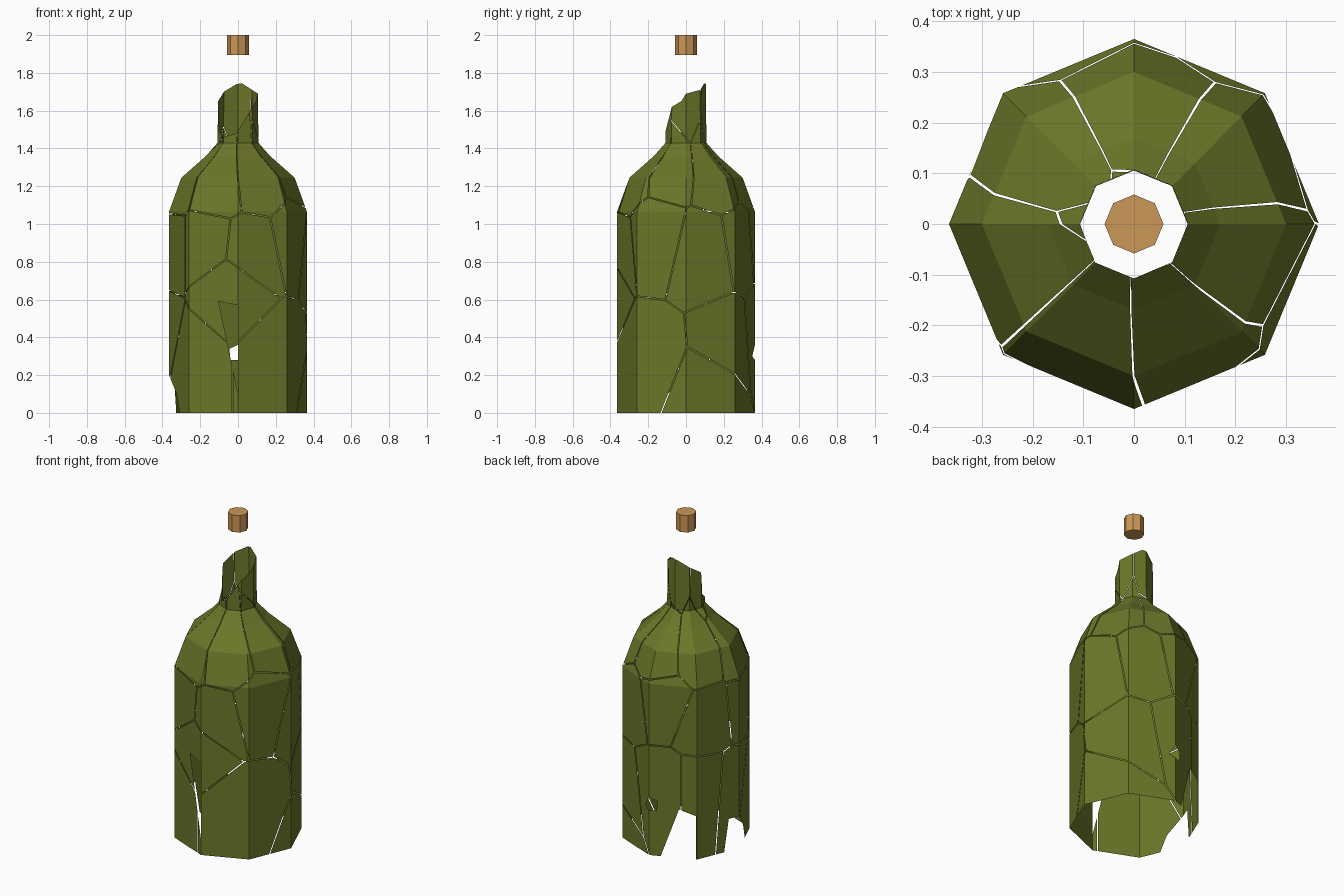
import bpy, bmesh, math

if "Cube" in bpy.data.objects:
    bpy.data.objects.remove(bpy.data.objects["Cube"])

# Bottle outline (height, radius); eight flat sides
PROFILE = [(0, .365), (1.065, .365), (1.245, .30), (1.36, .17), (1.43, .108), (1.8, .105)]
STEP = .28 / 45          # unrolled wall length per degree
TURN = 360 * STEP
GAP = .003               # half the crack width

# Shard centres as (degrees around, height)
SEEDS = [(212, .30), (318, .30), (25, .12), (45, .36), (100, .42), (140, .42), (180, .40),
         (240, .88), (280, .85), (262, .68), (330, .92), (15, .85), (60, .90), (100, .95),
         (145, .85), (193, .88), (250, 1.22), (290, 1.25), (345, 1.32), (35, 1.27),
         (90, 1.24), (140, 1.27), (195, 1.22), (0, 1.62), (100, 1.62), (175, 1.58)]

# Missing pieces, convex and counter-clockwise
HOLES = [[(101, -.1), (134, -.1), (134, 0), (146, .245), (118, .30), (101, 0)],
         [(164, 0), (204, 0), (197, .10), (180, .20), (169, .20)],
         [(84, .30), (90, .28), (97, .28), (98, .34), (90, .36)],
         [(270, .10), (270, .57), (252, .59)]]

# Jagged break line around the neck
BREAK = [(0, 1.69), (45, 1.71), (78, 1.745), (95, 1.74), (135, 1.70), (178, 1.65),
         (190, 1.49), (225, 1.46), (265, 1.48), (315, 1.62), (345, 1.65), (360, 1.69)]
for (a, za), (b, zb) in zip(BREAK, BREAK[1:]):
    HOLES.append([(a, za), (b, zb), (b, 2), (a, 2)])


def clip(poly, p, n):
    """Keep the part of a convex polygon where (q - p) . n >= 0."""
    out = []
    for i, q in enumerate(poly):
        r = poly[(i + 1) % len(poly)]
        dq = (q[0] - p[0]) * n[0] + (q[1] - p[1]) * n[1]
        dr = (r[0] - p[0]) * n[0] + (r[1] - p[1]) * n[1]
        if dq >= 0:
            out.append(q)
        if dq * dr < 0:
            t = dq / (dq - dr)
            out.append((q[0] + t * (r[0] - q[0]), q[1] + t * (r[1] - q[1])))
    return out if len(out) > 2 else []


def area(poly):
    return abs(sum(a[0] * b[1] - b[0] * a[1] for a, b in zip(poly, poly[1:] + poly[:1]))) / 2


def subtract(poly, hole):
    """Cut a convex hole out of a convex polygon, giving convex leftovers."""
    parts, rest = [], poly
    for p, q in zip(hole, hole[1:] + hole[:1]):
        n = (p[1] - q[1], q[0] - p[0])
        parts.append(clip(rest, p, (-n[0], -n[1])))
        rest = clip(rest, p, n)
        if not rest:
            break
    if not rest or area(rest) < 1e-6:
        return [poly]
    return [x for x in parts if x and area(x) > 1e-6]


def to_wall(s, z):
    """Wrap an unrolled point onto the eight-sided bottle."""
    u = s / STEP / 45
    k = math.floor(u + 1e-7)
    t = u - k
    for (z0, r0), (z1, r1) in zip(PROFILE, PROFILE[1:]):
        if z <= z1:
            break
    r = r0 + (r1 - r0) * (z - z0) / (z1 - z0)
    a, b = math.radians(45 * k), math.radians(45 * (k + 1))
    return (r * (math.cos(a) * (1 - t) + math.cos(b) * t),
            r * (math.sin(a) * (1 - t) + math.sin(b) * t), z)


def slabs(poly, axis, cuts):
    """Split a polygon into strips along one axis."""
    for lo, hi in zip(cuts, cuts[1:]):
        n = (1, 0) if axis == 0 else (0, 1)
        p = clip(poly, (lo, lo), n)
        p = p and clip(p, (hi, hi), (-n[0], -n[1]))
        if p and area(p) > 1e-7:
            yield p


def material(name, color):
    m = bpy.data.materials.new(name)
    m.diffuse_color = color
    m.use_nodes = True
    m.node_tree.nodes["Principled BSDF"].inputs["Base Color"].default_value = m.diffuse_color
    return m


# Broken glass shell: Voronoi shards on the unrolled wall, then wrapped
seeds = [(a * STEP, z) for a, z in SEEDS]
copies = [(s + k * TURN, z) for s, z in seeds for k in (-1, 0, 1)]
holes = [[(a * STEP + k * TURN, z) for a, z in h] for h in HOLES for k in (-1, 0, 1)]
bm = bmesh.new()
for c in seeds:
    cell = [(c[0] - TURN / 2, 0), (c[0] + TURN / 2, 0), (c[0] + TURN / 2, 1.8), (c[0] - TURN / 2, 1.8)]
    for o in copies:
        d = math.dist(c, o)
        if d > 1e-6 and cell:
            n = ((c[0] - o[0]) / d, (c[1] - o[1]) / d)
            mid = ((c[0] + o[0]) / 2 + n[0] * GAP, (c[1] + o[1]) / 2 + n[1] * GAP)
            cell = clip(cell, mid, n)
    pieces = [cell]
    for h in holes:
        pieces = [q for p in pieces for q in subtract(p, h)]
    sides = [k * 45 * STEP for k in range(-8, 17)]
    rings = [z for z, r in PROFILE]
    for p in pieces:
        for strip in slabs(p, 0, sides):
            for patch in slabs(strip, 1, rings):
                # wrap relative to the patch's own side so corners stay on it
                bm.faces.new([bm.verts.new(to_wall(s, z)) for s, z in patch])
bmesh.ops.remove_doubles(bm, verts=bm.verts, dist=.0008)
bmesh.ops.dissolve_limit(bm, angle_limit=math.radians(1), verts=bm.verts, edges=bm.edges)
mesh = bpy.data.meshes.new("broken_bottle")
bm.to_mesh(mesh)
bm.free()
bottle = bpy.data.objects.new("broken_bottle", mesh)
bpy.context.collection.objects.link(bottle)
mesh.materials.append(material("green_glass", (.15, .18, .022, 1)))

# Cork floating above the neck
bpy.ops.mesh.primitive_cylinder_add(vertices=8, radius=.058, depth=.105, location=(0, 0, 1.9475))
cork = bpy.context.object
cork.name = "cork"
cork.data.materials.append(material("cork_brown", (.60, .31, .095, 1)))
